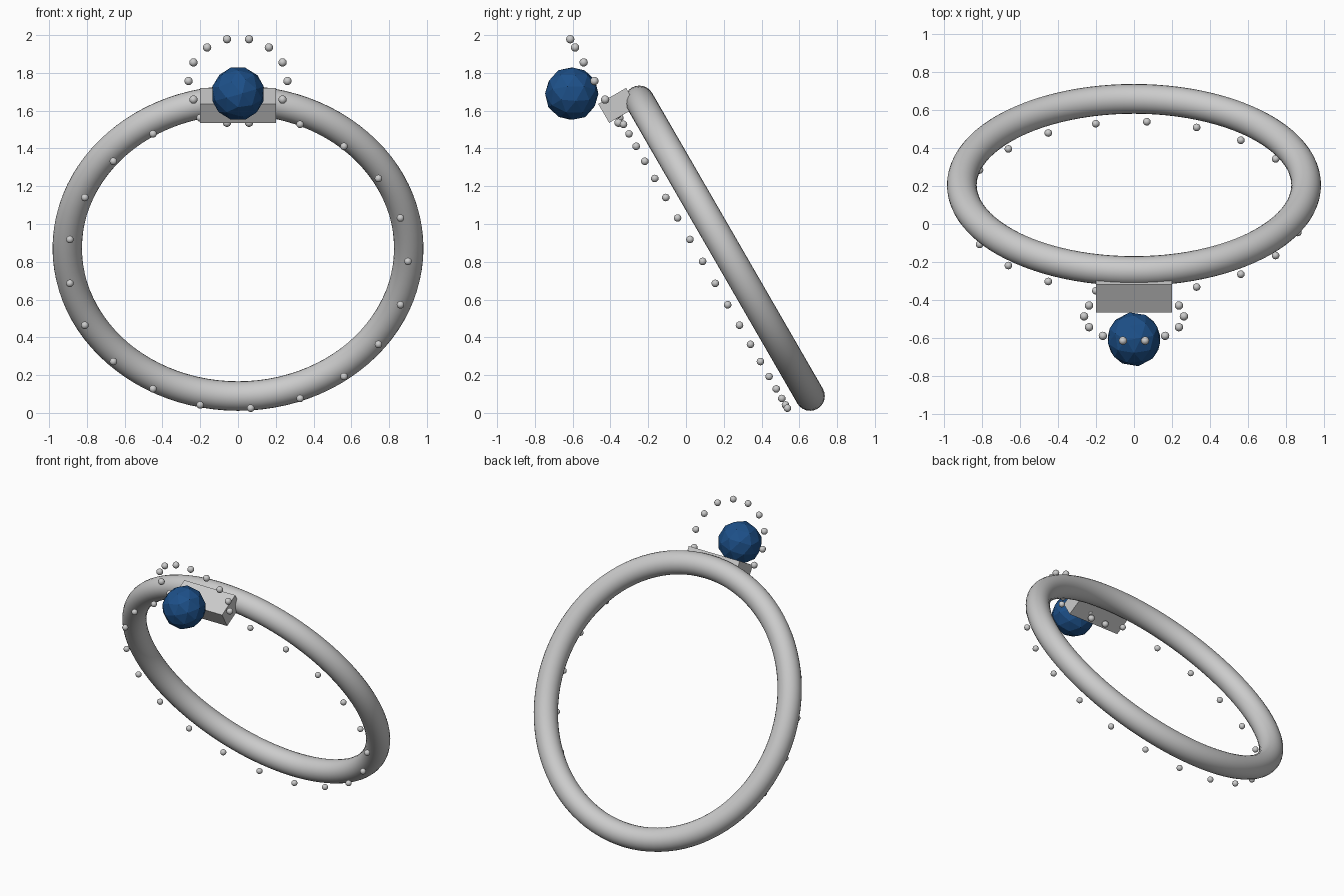
import bpy
from math import sin, cos, pi, radians
from mathutils import Vector

if "Cube" in bpy.data.objects:
    bpy.data.objects.remove(bpy.data.objects["Cube"])

TILT = radians(30)
UP = Vector((0, -sin(TILT), cos(TILT)))  # uphill direction within the ring plane
PLANE_ROT = (pi / 2 + TILT, 0, 0)        # local y -> UP


def finish(name, smooth=True):
    ob = bpy.context.object
    ob.name = name
    if smooth:
        bpy.ops.object.shade_smooth()
    return ob


def bead_circle(name, center, radius, count, bead_radius):
    """Beads evenly spaced on a circle lying parallel to the ring."""
    mesh = None
    for i in range(count):
        a = 2 * pi * i / count
        loc = Vector(center) + Vector((radius * cos(a), 0, 0)) + UP * radius * sin(a)
        if mesh is None:
            bpy.ops.mesh.primitive_uv_sphere_add(segments=16, ring_count=8, radius=bead_radius, location=loc)
            mesh = finish(f"{name}_{i + 1}").data
        else:
            ob = bpy.data.objects.new(f"{name}_{i + 1}", mesh)
            ob.location = loc
            bpy.context.collection.objects.link(ob)


# Ring band
bpy.ops.mesh.primitive_torus_add(major_radius=0.904, minor_radius=0.078, major_segments=96,
                                 minor_segments=24, location=(0, 0.205, 0.872), rotation=PLANE_ROT)
finish("band")

# Setting block
bpy.ops.mesh.primitive_cube_add(size=1, location=(0, -0.362, 1.628), rotation=PLANE_ROT)
block = finish("setting_block", smooth=False)
block.scale = (0.40, 0.115, 0.17)

# Faceted gem
bpy.ops.mesh.primitive_ico_sphere_add(subdivisions=2, radius=0.143, location=(0, -0.605, 1.69),
                                      rotation=PLANE_ROT)
gem = finish("gem", smooth=False)
blue = bpy.data.materials.new("gem_blue")
blue.diffuse_color = (0.012, 0.08, 0.25, 1)
blue.use_nodes = True
blue.node_tree.nodes["Principled BSDF"].inputs["Base Color"].default_value = blue.diffuse_color
gem.data.materials.append(blue)

# Beads around the band and around the gem
bead_circle("band_bead", (0, 0.088, 0.802), 0.90, 21, 0.02)
bead_circle("gem_bead", (0, -0.485, 1.757), 0.262, 14, 0.022)
